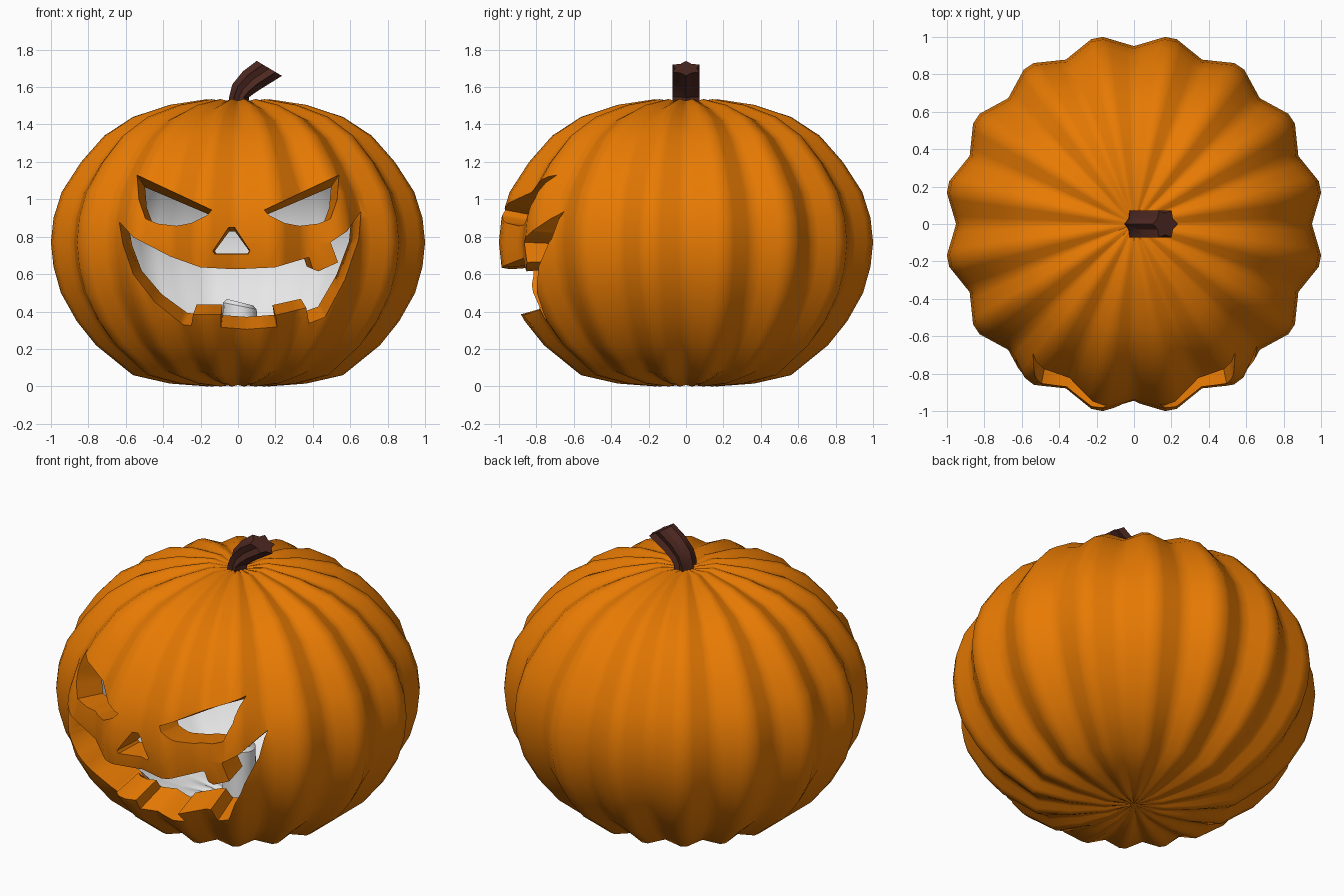
import bpy, bmesh, math
from mathutils import Vector

if "Cube" in bpy.data.objects:
    bpy.data.objects.remove(bpy.data.objects["Cube"])


def material(name, rgb):
    m = bpy.data.materials.new(name)
    m.diffuse_color = (*rgb, 1)
    m.use_nodes = True
    m.node_tree.nodes["Principled BSDF"].inputs["Base Color"].default_value = m.diffuse_color
    return m


ORANGE = material("orange_skin", (0.80, 0.195, 0.001))
WHITE = material("white_inside", (0.85, 0.85, 0.85))
BROWN = material("brown_stem", (0.075, 0.021, 0.015))


def make_object(name, bm, mats):
    bmesh.ops.recalc_face_normals(bm, faces=bm.faces)
    me = bpy.data.meshes.new(name)
    bm.to_mesh(me)
    bm.free()
    for m in mats:
        me.materials.append(m)
    ob = bpy.data.objects.new(name, me)
    bpy.context.collection.objects.link(ob)
    return ob


def activate(ob):
    bpy.ops.object.select_all(action='DESELECT')
    ob.select_set(True)
    bpy.context.view_layer.objects.active = ob


def loft(bm, rings):
    """Bridge successive rings of points; close both ends with caps."""
    rows = [[bm.verts.new(p) for p in r] for r in rings]
    n = len(rows[0])
    for a, b in zip(rows, rows[1:]):
        for i in range(n):
            j = (i + 1) % n
            bm.faces.new((a[i], a[j], b[j], b[i]))
    bm.faces.new(rows[0][::-1])
    bm.faces.new(rows[-1])


# ribbed pumpkin body: 16 lobes, straight flanks between valley and blunt crest
VALLEY, CREST = 0.938, 0.42
PROFILE = [(0.02, 0.01), (0.17, 0.0), (0.37, 0.015), (0.57, 0.06), (0.77, 0.22),
           (0.875, 0.35), (0.96, 0.50), (1.0, 0.64), (1.014, 0.77), (1.0, 0.90),
           (0.955, 1.04), (0.85, 1.20), (0.725, 1.34), (0.57, 1.44),
           (0.37, 1.505), (0.17, 1.535), (0.02, 1.515)]


def polar(r, turns, z):
    return Vector((r * math.cos(math.tau * turns), r * math.sin(math.tau * turns), z))


rings = []
for r, z in PROFILE:
    ring = []
    zv = 0.77 + (z - 0.77) * (0.99 if r < 0.2 else 0.97)
    for k in range(16):
        v0, v1 = polar(r * VALLEY, k / 16, zv), polar(r * VALLEY, (k + 1) / 16, zv)
        c0, c1 = polar(r, (k + CREST) / 16, z), polar(r, (k + 1 - CREST) / 16, z)
        ring += [v0, v0.lerp(c0, 0.25), v0.lerp(c0, 0.8), c0, c1, c1.lerp(v1, 0.2), c1.lerp(v1, 0.75)]
    rings.append(ring)
bm = bmesh.new()
loft(bm, rings)
pumpkin = make_object("pumpkin_shell", bm, [ORANGE, WHITE])

# face openings as front-view outlines (x, z)
EYE = [(0.54, 1.13), (0.14, 0.943), (0.165, 0.915), (0.25, 0.873), (0.33, 0.858),
       (0.43, 0.87), (0.495, 0.897), (0.53, 1.0)]
NOSE = [(-0.05, 0.85), (-0.018, 0.85), (0.064, 0.725), (0.055, 0.708), (-0.125, 0.708), (-0.134, 0.725)]
MOUTH = [(-0.635, 0.88), (-0.56, 0.797), (-0.364, 0.695), (-0.20, 0.636), (-0.016, 0.626),
         (0.198, 0.636), (0.38, 0.69), (0.40, 0.625), (0.43, 0.615), (0.535, 0.663),
         (0.495, 0.77), (0.583, 0.829), (0.658, 0.935), (0.645, 0.786), (0.572, 0.572),
         (0.465, 0.37), (0.38, 0.337), (0.365, 0.42), (0.20, 0.38), (0.21, 0.318),
         (0.05, 0.305), (-0.09, 0.316), (-0.09, 0.385), (-0.24, 0.385), (-0.25, 0.325),
         (-0.294, 0.33), (-0.444, 0.45), (-0.56, 0.60), (-0.615, 0.76)]
bm = bmesh.new()
for outline in (EYE, [(-x, z) for x, z in EYE], NOSE, MOUTH):
    loft(bm, [[(x, y, z) for x, z in outline] for y in (-1.5, -0.3)])
for f in bm.faces:
    f.material_index = 1
cutter = make_object("face_cutter", bm, [ORANGE, WHITE])
cutter.hide_render = True

activate(pumpkin)
mod = pumpkin.modifiers.new("carve", 'BOOLEAN')
mod.operation = 'DIFFERENCE'
mod.solver = 'EXACT'
mod.object = cutter
bpy.ops.object.modifier_apply(modifier=mod.name)
bpy.data.objects.remove(cutter)


def inner_point(p):
    """Deep, slightly tapered wall behind the face; a smooth thinner wall elsewhere."""
    front = p + Vector((-0.08 * p.x, 0.19, -0.16 * (p.z - 0.72)))
    off = (math.atan2(p.y, p.x) / math.tau * 16) % 1
    t = min(off, 1 - off, CREST) / CREST
    f, g = VALLEY + (1 - VALLEY) * t, 0.97 + 0.03 * t
    n = Vector((p.x, p.y, (p.z - 0.77) * 1.4)).normalized()
    q = p - 0.1 * n
    back = Vector((q.x / f * 0.94, q.y / f * 0.94, 0.77 + (q.z - 0.77) / g * 0.97))
    w = max(0, min(1, (-p.y - 0.25) / 0.35))
    return back.lerp(front, w)


# drop the pocket faces, then add orange cut edges and the white inner skin
bm = bmesh.new()
bm.from_mesh(pumpkin.data)
bmesh.ops.delete(bm, geom=[f for f in bm.faces if f.material_index == 1], context='FACES')
bmesh.ops.remove_doubles(bm, verts=bm.verts, dist=0.002)
outer_faces = bm.faces[:]
rim_edges = [e for e in bm.edges if e.is_boundary]
inner = {v: bm.verts.new(inner_point(v.co)) for v in bm.verts[:]}
for f in outer_faces:
    nf = bm.faces.new([inner[v] for v in reversed(f.verts)])
    # the back of the face wall keeps the skin colour
    nf.material_index = 0 if f.calc_center_median().y < -0.62 and f.calc_center_median().z > 0.3 else 1
for e in rim_edges:
    loop = e.link_loops[0]
    a, b = loop.vert, loop.link_loop_next.vert
    bm.faces.new((b, a, inner[a], inner[b])).material_index = 0
bm.to_mesh(pumpkin.data)
bm.free()
bpy.ops.object.shade_smooth_by_angle(angle=math.radians(45))

# curved stem with six-pointed star section: left and right edge points (x, z)
EDGES = [((-0.055, 1.47), (0.055, 1.47)), ((-0.047, 1.55), (0.058, 1.545)),
         ((-0.03, 1.615), (0.085, 1.565)), ((0.027, 1.685), (0.13, 1.595)),
         ((0.10, 1.74), (0.235, 1.66))]
rings = []
for (x0, z0), (x1, z1) in EDGES:
    c = Vector(((x0 + x1) / 2, 0, (z0 + z1) / 2))
    h = Vector(((x1 - x0) / 2, 0, (z1 - z0) / 2))
    ring = []
    for i in range(12):
        a, s = math.tau * i / 12, (1, 0.7)[i % 2]
        ring.append(c + h * math.cos(a) * s + Vector((0, 0.082 * math.sin(a) * s, 0)))
    rings.append(ring)
bm = bmesh.new()
loft(bm, rings)
stem = make_object("stem", bm, [BROWN])
activate(stem)
bpy.ops.object.shade_smooth_by_angle(angle=math.radians(30))

# melted candle inside with a slanted top
rings = []
for r, z, slant in ((0.1, 0.09, 0), (0.09, 0.43, 0.2), (0.07, 0.45, 0.25), (0.05, 0.43, 0.2)):
    rings.append([(0.01 + r * math.cos(math.tau * i / 16), r * math.sin(math.tau * i / 16),
                   z - slant * r * math.cos(math.tau * i / 16)) for i in range(16)])
bm = bmesh.new()
loft(bm, rings)
candle = make_object("candle", bm, [WHITE])
activate(candle)
bpy.ops.object.shade_smooth_by_angle(angle=math.radians(40))
